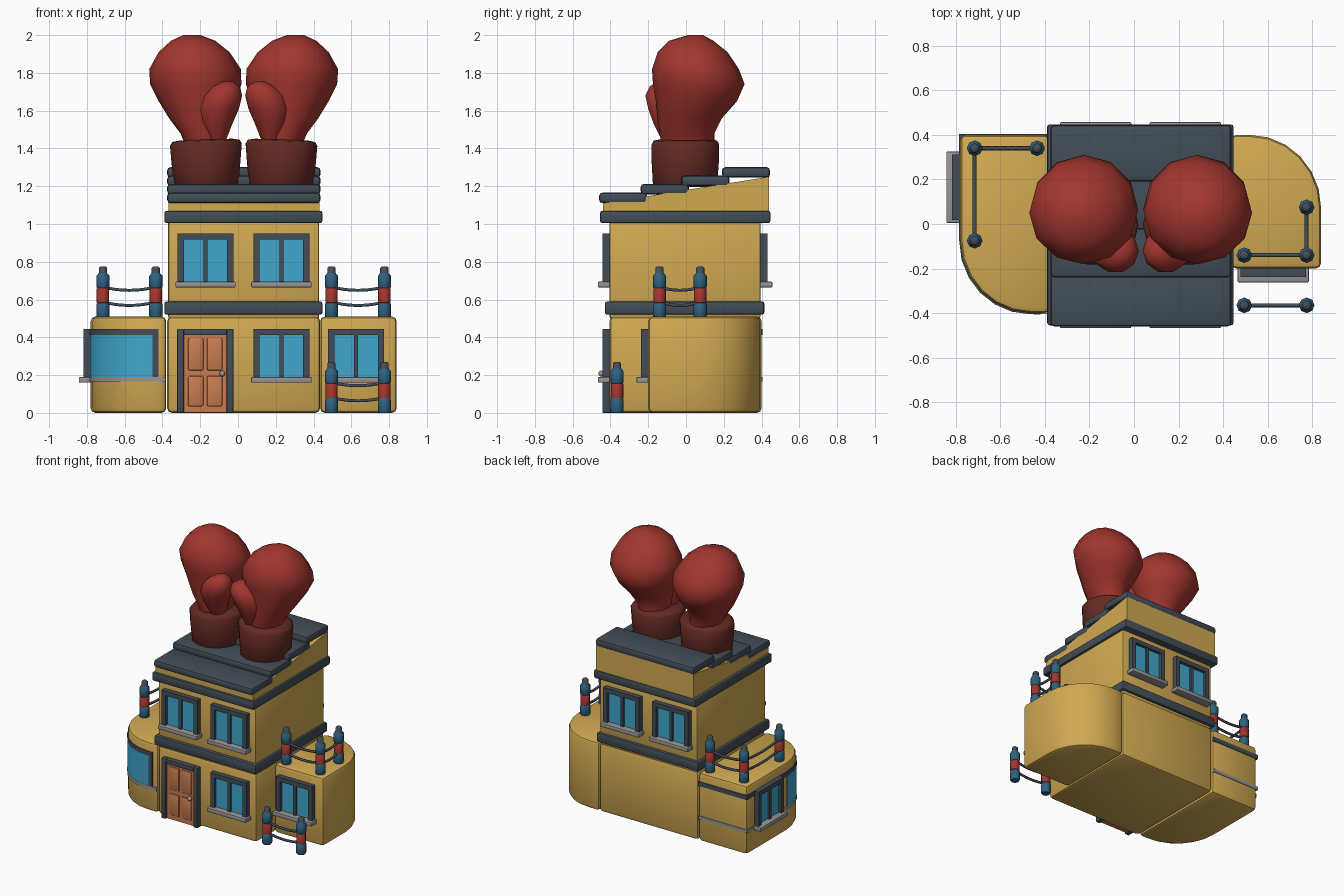
import bpy, bmesh, math
from mathutils import Matrix, Vector

if "Cube" in bpy.data.objects:
    bpy.data.objects.remove(bpy.data.objects["Cube"])

def mat(name, r, g, b):
    m = bpy.data.materials.new(name)
    m.diffuse_color = (r, g, b, 1)
    m.use_nodes = True
    m.node_tree.nodes["Principled BSDF"].inputs["Base Color"].default_value = m.diffuse_color
    return m

YELLOW = mat("yellow wall", .64, .40, .085)
SLATE = mat("dark slate", .055, .075, .095)
GLASS = mat("window blue", .05, .39, .60)
GREY = mat("sill grey", .32, .30, .30)
RED = mat("glove red", .36, .036, .028)
DARKRED = mat("cuff dark red", .13, .023, .017)
BLUE = mat("post blue", .028, .125, .22)
DOOR = mat("door orange brown", .58, .20, .08)

def finish(bm, name, m, angle=40):
    bmesh.ops.recalc_face_normals(bm, faces=bm.faces)
    me = bpy.data.meshes.new(name)
    bm.to_mesh(me)
    bm.free()
    for x in (m if isinstance(m, list) else [m]):
        me.materials.append(x)
    ob = bpy.data.objects.new(name, me)
    bpy.context.collection.objects.link(ob)
    bpy.ops.object.select_all(action='DESELECT')
    ob.select_set(True)
    bpy.context.view_layer.objects.active = ob
    bpy.ops.object.shade_smooth_by_angle(angle=math.radians(angle))
    return ob

def bevel_sharp(bm, w, seg=2):
    es = [e for e in bm.edges if e.calc_face_angle(0) > .6]
    bmesh.ops.bevel(bm, geom=es, offset=w, segments=seg, profile=.5, affect='EDGES')

def boxes(name, dims, m, bev=0, M=Matrix()):
    """Several boxes (x0,x1,y0,y1,z0,z1) in one object."""
    bm = bmesh.new()
    for x0, x1, y0, y1, z0, z1 in dims:
        T = Matrix.Translation(((x0+x1)/2, (y0+y1)/2, (z0+z1)/2))
        bmesh.ops.create_cube(bm, size=1, matrix=T @ Matrix.Diagonal((x1-x0, y1-y0, z1-z0, 1)))
    if bev:
        bevel_sharp(bm, bev)
    bm.transform(M)
    return finish(bm, name, m)

def prism(name, pts, z0, z1, m, bev=0):
    bm = bmesh.new()
    f = bm.faces.new([bm.verts.new((x, y, z0)) for x, y in pts])
    top = bmesh.ops.extrude_face_region(bm, geom=[f])['geom']
    bmesh.ops.translate(bm, vec=(0, 0, z1-z0), verts=[v for v in top if isinstance(v, bmesh.types.BMVert)])
    bmesh.ops.recalc_face_normals(bm, faces=bm.faces)
    if bev:
        bevel_sharp(bm, bev)
    return finish(bm, name, m)

def loft(bm, rings, n):
    """Rings are (z, xmin, xmax, ymin, ymax)."""
    loops = []
    for z, a, b, c, d in rings:
        loops.append([bm.verts.new(((a+b)/2 + (b-a)/2*math.cos(2*math.pi*i/n),
                                    (c+d)/2 + (d-c)/2*math.sin(2*math.pi*i/n), z)) for i in range(n)])
    faces = []
    for k, (p, q) in enumerate(zip(loops, loops[1:])):
        for i in range(n):
            f = bm.faces.new((p[i], p[(i+1) % n], q[(i+1) % n], q[i]))
            faces.append((k, f))
    bm.faces.new(loops[0][::-1])
    bm.faces.new(loops[-1])
    return faces

def arc(cx, cy, rx, ry, a0, a1, n=6):
    return [(cx + rx*math.cos(math.radians(a0+(a1-a0)*i/n)),
             cy + ry*math.sin(math.radians(a0+(a1-a0)*i/n))) for i in range(n+1)]

# main building
boxes("lower_storey", [(-.375, .435, -.405, .4, 0, .51)], YELLOW, .025)
boxes("upper_storey", [(-.37, .43, -.405, .395, .5, 1.02)], YELLOW, .012)
boxes("lower_band", [(-.39, .447, -.43, .415, .52, .59)], SLATE, .012)
boxes("upper_band", [(-.39, .447, -.455, .447, 1.005, 1.07)], SLATE, .012)

# sloped parapet under the roof, and stepped roof slabs
bm = bmesh.new()
f = bm.faces.new([bm.verts.new((-.368, y, z)) for y, z in ((-.44, 1.05), (.44, 1.05), (.44, 1.25), (-.44, 1.11))])
g = bmesh.ops.extrude_face_region(bm, geom=[f])['geom']
bmesh.ops.translate(bm, vec=(.8, 0, 0), verts=[v for v in g if isinstance(v, bmesh.types.BMVert)])
finish(bm, "roof_wedge", YELLOW)
for i, (y, z) in enumerate(((-.46, 1.11), (-.24, 1.157), (-.025, 1.2), (.19, 1.245))):
    boxes("roof_slab_%d" % i, [(-.375, .437, y, y + .255, z, z + .056)], SLATE, .018)

# side wings with one rounded corner
curve = arc(-.46, -.07, .32, .33, 180, 270)
left = [(-.38, .4), (-.78, .4)] + curve + [(-.38, -.4)]
prism("left_wing", left, 0, .51, YELLOW, .025)
right = [(.435, -.2), (.84, -.2)] + arc(.52, .07, .32, .33, 0, 90) + [(.435, .4)]
prism("right_wing", right, 0, .51, YELLOW, .025)

# painted strips and curved glass on the left wing
def strip(name, pts, z0, z1, m, t=.005):
    c = Vector((-.46, -.07))
    out = []
    for p in pts:
        x, y = p
        dx = -t if x < -.46 else 0
        dy = t if y > .35 else (-t if y < -.07 else 0)
        out.append((x+dx, y+dy))
    return prism(name, out + [(x + (.02 if x < -.5 else 0), y + (.02 if y < 0 else -.02)) for x, y in pts[::-1]], z0, z1, m)

path = [(-.385, .4), (-.78, .4)] + curve
strip("curved_window_head", path + [(-.42, -.4)], .412, .445, SLATE)
strip("curved_window_sill", path + [(-.385, -.4)], .165, .19, GREY)
strip("curved_glass", curve + [(-.45, -.4)], .19, .412, GLASS, .004)
boxes("curved_window_jamb", [(-.452, -.42, -.407, -.39, .19, .43)], SLATE)

# windows: local origin at sill bottom centre, outward is -y
def window(name, x, y, z, deg=0):
    M = Matrix.Translation((x, y, z)) @ Matrix.Rotation(math.radians(deg), 4, 'Z')
    w, h = .148, .285
    boxes(name + "_frame", [(-w, -w+.033, -.037, .01, .015, h), (w-.033, w, -.037, .01, .015, h),
                            (-w+.033, w-.033, -.037, .01, h-.033, h), (-.011, .011, -.03, .01, .02, h-.033)],
          SLATE, 0, M)
    boxes(name + "_glass", [(-w+.03, w-.03, -.015, -.007, .02, h-.03)], GLASS, 0, M)
    boxes(name + "_sill", [(-.16, .16, -.062, .01, 0, .03)], GREY, .005, M)

for i, x in enumerate((-.172, .23)):
    window("front_upper_window_%d" % i, x, -.405, .665)
    window("back_upper_window_%d" % i, x, .395, .665, 180)
window("front_lower_window", .23, -.405, .16)
window("right_wing_window", .625, -.2, .16)
window("left_wing_window", -.78, .165, .16, -90)

# front door
boxes("door_frame", [(-.322, -.287, -.442, -.39, 0, .445), (-.06, -.025, -.442, -.39, 0, .445),
                     (-.287, -.06, -.442, -.39, .412, .445)], SLATE, .004)
bm = bmesh.new()
bmesh.ops.create_cube(bm, size=1, matrix=Matrix.Translation((-.1735, -.41, .207)) @ Matrix.Diagonal((.23, .03, .412, 1)))
finish(bm, "door_leaf", DOOR)
boxes("door_panels", [(x, x + .082, -.433, -.42, z0, z1) for x in (-.265, -.165)
                      for z0, z1 in ((.035, .195), (.225, .395))], DOOR, .008)
bm = bmesh.new()
bmesh.ops.create_uvsphere(bm, u_segments=10, v_segments=6, radius=.016, matrix=Matrix.Translation((-.083, -.448, .208)))
finish(bm, "door_knob", GREY)

# ring posts: octagonal, blue with red middle and dark cap
PROFILE = [(0, .03), (.008, .035), (.07, .035), (.078, .03), (.08, .033), (.152, .033), (.155, .03),
           (.162, .035), (.22, .035), (.235, .022), (.262, .022), (.27, .014)]
def post(name, x, y, z):
    bm = bmesh.new()
    for k, f in loft(bm, [(z+h, x-r, x+r, y-r, y+r) for h, r in PROFILE], 8):
        f.material_index = 1 if 3 <= k <= 5 else (2 if k >= 9 else 0)
    bm.faces.ensure_lookup_table()
    bm.faces[-1].material_index = 2
    finish(bm, name, [BLUE, RED, SLATE], 50)

def rope(name, a, b, z):
    a, b = Vector((*a, z)), Vector((*b, z))
    side = (b-a).normalized().cross(Vector((0, 0, 1)))
    bm = bmesh.new()
    prev, n = None, 8
    for i in range(n+1):
        t = i/n
        c = a.lerp(b, t) - Vector((0, 0, .018*4*t*(1-t)))
        ring = [bm.verts.new(c + .009*(side*math.cos(k*math.pi/3) + Vector((0, 0, math.sin(k*math.pi/3))))) for k in range(6)]
        if prev:
            for k in range(6):
                bm.faces.new((prev[k], prev[(k+1) % 6], ring[(k+1) % 6], ring[k]))
        prev = ring
    finish(bm, name, SLATE, 70)

runs = [("left_roof", [(-.435, .34), (-.715, .34), (-.715, -.075)], .505),
        ("right_roof", [(.775, .075), (.775, -.14), (.495, -.14)], .505),
        ("ground", [(.495, -.365), (.775, -.365)], 0)]
for name, pts, z in runs:
    for i, p in enumerate(pts):
        post("%s_post_%d" % (name, i), *p, z)
    for i, (a, b) in enumerate(zip(pts, pts[1:])):
        for h in (.082, .162):
            rope("%s_rope_%d" % (name, i), a, b, z + h)

# pair of boxing gloves mirrored about x = 0.03
HAND = [(1.42, -.28, -.07, -.13, .15), (1.48, -.305, -.07, -.14, .15), (1.56, -.365, -.05, -.15, .19),
        (1.65, -.42, -.015, -.16, .27), (1.74, -.465, .018, -.175, .31), (1.82, -.47, .015, -.18, .28),
        (1.91, -.42, -.045, -.15, .22), (1.97, -.355, -.12, -.09, .145), (2.0, -.29, -.2, .01, .09)]
THUMB = [(1.44, -.16, -.065, -.13, 0), (1.53, -.2, -.03, -.175, 0), (1.61, -.215, .005, -.205, 0),
         (1.68, -.185, .022, -.22, -.02), (1.73, -.135, .01, -.195, -.05), (1.755, -.08, -.03, -.15, -.09)]
CUFF = [(1.195, -.325, -.01, -.165, .155), (1.215, -.34, .003, -.18, .17), (1.32, -.352, .012, -.186, .178),
        (1.42, -.36, .02, -.186, .18), (1.44, -.348, .008, -.175, .168), (1.447, -.31, -.03, -.14, .14)]
for side in ("left", "right"):
    for part, rings, m, n in (("glove", HAND, RED, 12), ("thumb", THUMB, RED, 10), ("cuff", CUFF, DARKRED, 14)):
        bm = bmesh.new()
        loft(bm, rings, n)
        if part == "cuff":  # slight tilt of the upper rim
            for v in bm.verts:
                if v.co.z > 1.35:
                    v.co.z += .035*(v.co.x + .17)
        if side == "right":
            for v in bm.verts:
                v.co.x = .06 - v.co.x
        finish(bm, side + "_" + part, m, 60)
